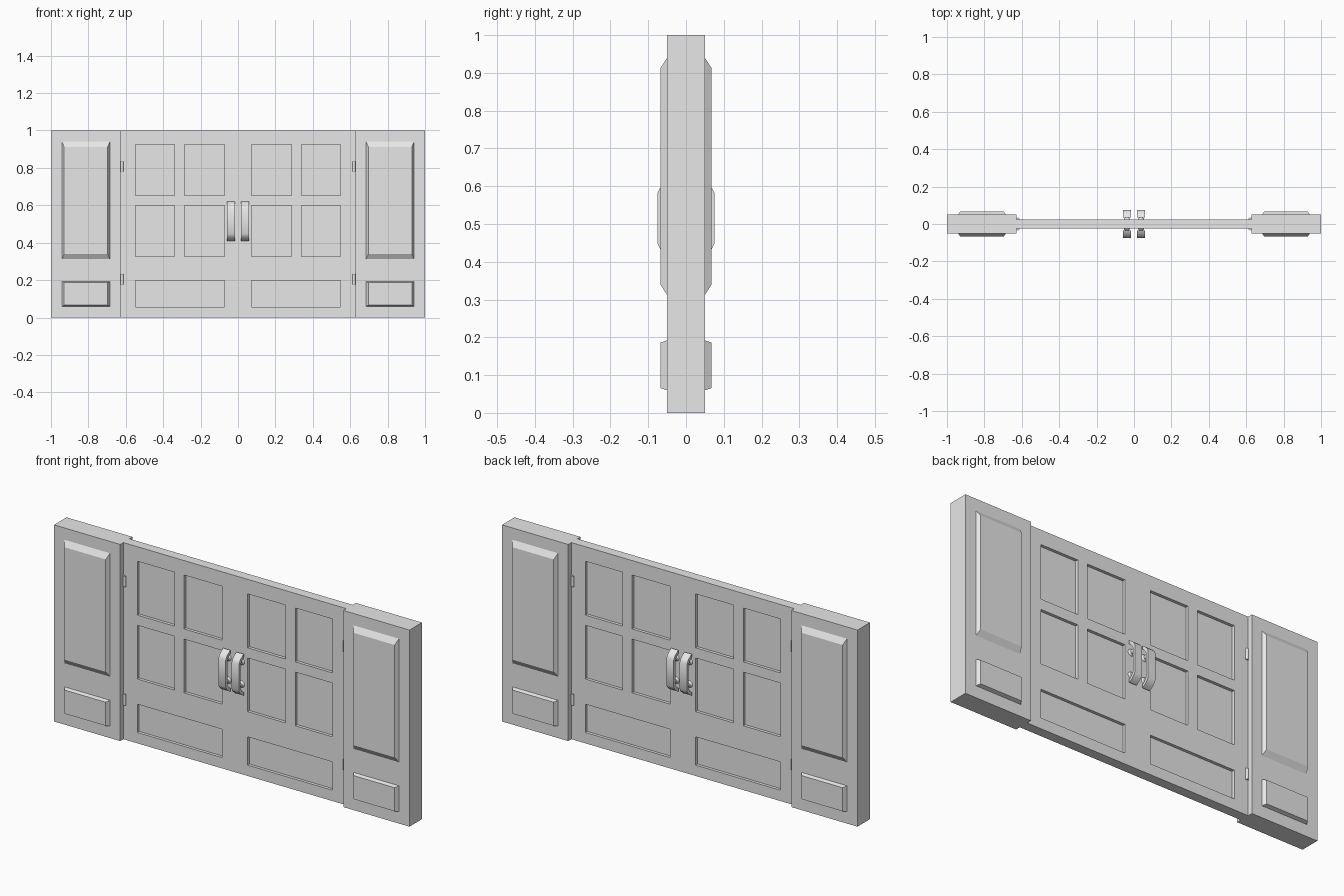
import bpy, bmesh, math
from mathutils import Matrix

cube = bpy.data.objects.get("Cube")
if cube:
    bpy.data.objects.remove(cube, do_unlink=True)

grey = bpy.data.materials.new("plain_grey")
grey.use_nodes = True
grey.diffuse_color = (0.8, 0.8, 0.8, 1)
grey.node_tree.nodes["Principled BSDF"].inputs["Base Color"].default_value = (0.8, 0.8, 0.8, 1)


def add_object(name, bm, mirror=True):
    mesh = bpy.data.meshes.new(name)
    bm.to_mesh(mesh)
    bm.free()
    mesh.materials.append(grey)
    obj = bpy.data.objects.new(name, mesh)
    bpy.context.collection.objects.link(obj)
    if mirror:
        mod = obj.modifiers.new("four_way_mirror", "MIRROR")
        mod.use_axis = (True, True, False)
        mod.merge_threshold = 0.0005
    return obj


def smooth(obj, degrees=40):
    bpy.ops.object.select_all(action="DESELECT")
    obj.select_set(True)
    bpy.context.view_layer.objects.active = obj
    bpy.ops.object.shade_smooth_by_angle(angle=math.radians(degrees))


def rect(x0, x1, z0, z1, y):
    return [(x0, y, z0), (x1, y, z0), (x1, y, z1), (x0, y, z1)]


def face(bm, points):
    bm.faces.new([bm.verts.new(p) for p in points])


def panelled_quarter(name, xs, zs, panels, depth, rise, open_inner):
    """Slab front quarter; panels are (i0, i1, k, inset_x, inset_z) on the cell grid."""
    bm = bmesh.new()
    covered = {(i, k) for a, b, k, _, _ in panels for i in range(a, b)}
    for i in range(len(xs) - 1):
        for k in range(len(zs) - 1):
            if (i, k) not in covered:
                face(bm, rect(xs[i], xs[i + 1], zs[k], zs[k + 1], -depth))
    # Raised or sunken panels
    for a, b, k, dx, dz in panels:
        outer = rect(xs[a], xs[b], zs[k], zs[k + 1], -depth)
        inner = rect(xs[a] + dx, xs[b] - dx, zs[k] + dz, zs[k + 1] - dz, -depth - rise)
        for i in range(4):
            j = (i + 1) % 4
            face(bm, [outer[i], outer[j], inner[j], inner[i]])
        face(bm, inner)
    # Outer sides back to the middle plane
    front = rect(xs[0], xs[-1], zs[0], zs[-1], -depth)
    back = rect(xs[0], xs[-1], zs[0], zs[-1], 0)
    for i in range(3 if open_inner else 4):
        j = (i + 1) % 4
        face(bm, [front[j], front[i], back[i], back[j]])
    bmesh.ops.remove_doubles(bm, verts=bm.verts, dist=0.0001)
    return add_object(name, bm)


# Double door with four sunken squares and one wide panel per leaf
panelled_quarter(
    "double_door",
    [0, 0.072, 0.286, 0.34, 0.549, 0.628],
    [0, 0.055, 0.199, 0.327, 0.6, 0.652, 0.926, 1],
    [(1, 4, 1, 0, 0)] + [(i, i + 1, k, 0, 0) for i in (1, 3) for k in (3, 5)],
    0.025, -0.015, True)

# Thick side pillars with raised, bevelled panels
panelled_quarter(
    "side_pillars",
    [0.628, 0.685, 0.941, 1],
    [0, 0.06, 0.192, 0.312, 0.94, 1],
    [(1, 2, 1, 0.012, 0.006), (1, 2, 3, 0.012, 0.028)],
    0.05, 0.018, False)

# Handle grips: bowed bar extruded sideways
outer_half = [(0.036, 0.105), (0.043, 0.102), (0.055, 0.094), (0.067, 0.083), (0.075, 0.068)]
inner_half = [(0.061, 0.06), (0.055, 0.072), (0.046, 0.082), (0.036, 0.089)]
half = outer_half + [(y, -z) for y, z in reversed(outer_half)]
half += [(y, -z) for y, z in reversed(inner_half)] + inner_half
bm = bmesh.new()
sides = [[bm.verts.new((x, -y, 0.515 + z)) for y, z in half] for x in (0.017, 0.058)]
for side in sides:
    bm.faces.new(side)
for i in range(len(half)):
    j = (i + 1) % len(half)
    bm.faces.new([sides[0][i], sides[0][j], sides[1][j], sides[1][i]])
bmesh.ops.recalc_face_normals(bm, faces=bm.faces)
smooth(add_object("handle_grips", bm))

# Handle posts: flared stand-offs between door and grip
bm = bmesh.new()
for z in (0.458, 0.572):
    for y, length, r_door, r_grip in ((-0.029, 0.01, 0.018, 0.01), (-0.048, 0.03, 0.01, 0.01)):
        place = Matrix.Translation((0.0375, y, z)) @ Matrix.Rotation(math.pi / 2, 4, "X")
        bmesh.ops.create_cone(bm, cap_ends=True, segments=16, radius1=r_door,
                              radius2=r_grip, depth=length, matrix=place)
smooth(add_object("handle_posts", bm))

# Hinge barrels beside the pillars
bm = bmesh.new()
for z in (0.807, 0.205):
    bmesh.ops.create_cone(bm, cap_ends=True, segments=12, radius1=0.008, radius2=0.008,
                          depth=0.055, matrix=Matrix.Translation((0.62, -0.026, z)))
smooth(add_object("hinges", bm))
